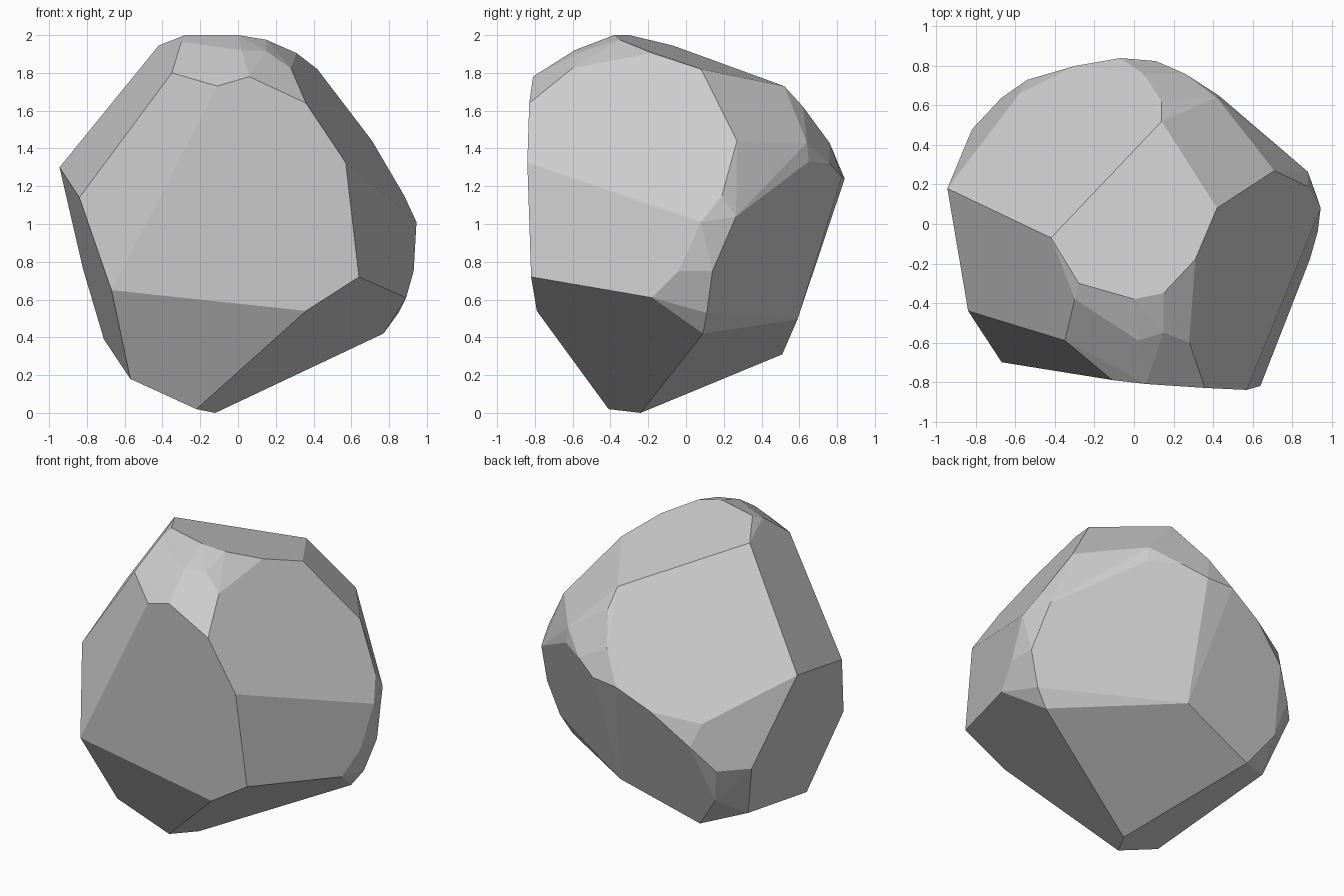
import bpy, bmesh, math

# Corner points of the faceted boulder, grouped by region (x, y, z)
top = [(-.42, -.07, 1.945), (-.30, -.38, 1.965), (-.28, -.30, 2.0), (0, -.38, 2.0),
       (.15, -.35, 1.975), (.31, -.18, 1.905), (.42, .08, 1.82), (.14, .52, 1.73),
       (.02, -.59, 1.92), (.15, -.55, 1.915), (.28, -.60, 1.825)]
front = [(-.35, -.59, 1.80), (-.11, -.79, 1.73), (.06, -.81, 1.78), (.36, -.83, 1.64),
         (.57, -.84, 1.325), (.64, -.82, .72), (.36, -.79, .54), (-.67, -.70, .65)]
right = [(.71, .27, 1.44), (.88, .19, 1.15), (.945, .08, 1.01), (.93, -.04, .75),
         (.89, -.18, .61), (.77, .09, .42), (.925, .14, .75), (.85, .11, .53), (.88, .265, 1.04)]
back = [(.43, .65, 1.33), (.42, .64, 1.43), (.26, .76, 1.32), (.11, .825, 1.25), (-.07, .84, 1.24),
        (.05, .76, 1.43), (.14, .62, 1.62), (.07, .59, .495), (-.30, .80, 1.12), (-.54, .73, .92)]
left = [(-.945, .18, 1.30), (-.84, -.44, 1.14), (-.58, .66, 1.06), (-.82, .48, .76),
        (-.67, .64, .76), (-.62, .58, .53), (-.71, .36, .39)]
base = [(-.57, -.455, .18), (-.22, -.41, .02), (-.12, -.24, 0), (-.46, .51, .31)]

# Boulder: convex hull, with nearly coplanar triangles joined into flat facets
bm = bmesh.new()
for p in top + front + right + back + left + base:
    bm.verts.new(p)
hull = bmesh.ops.convex_hull(bm, input=bm.verts[:])
loose = {v for v in hull["geom_interior"] + hull["geom_unused"] if isinstance(v, bmesh.types.BMVert)}
bmesh.ops.delete(bm, geom=list(loose), context='VERTS')
bmesh.ops.dissolve_limit(bm, angle_limit=math.radians(4), verts=bm.verts[:], edges=bm.edges[:])
bmesh.ops.recalc_face_normals(bm, faces=bm.faces[:])

mesh = bpy.data.meshes.new("boulder")
bm.to_mesh(mesh)
bm.free()
boulder = bpy.data.objects.new("boulder", mesh)
bpy.context.collection.objects.link(boulder)
